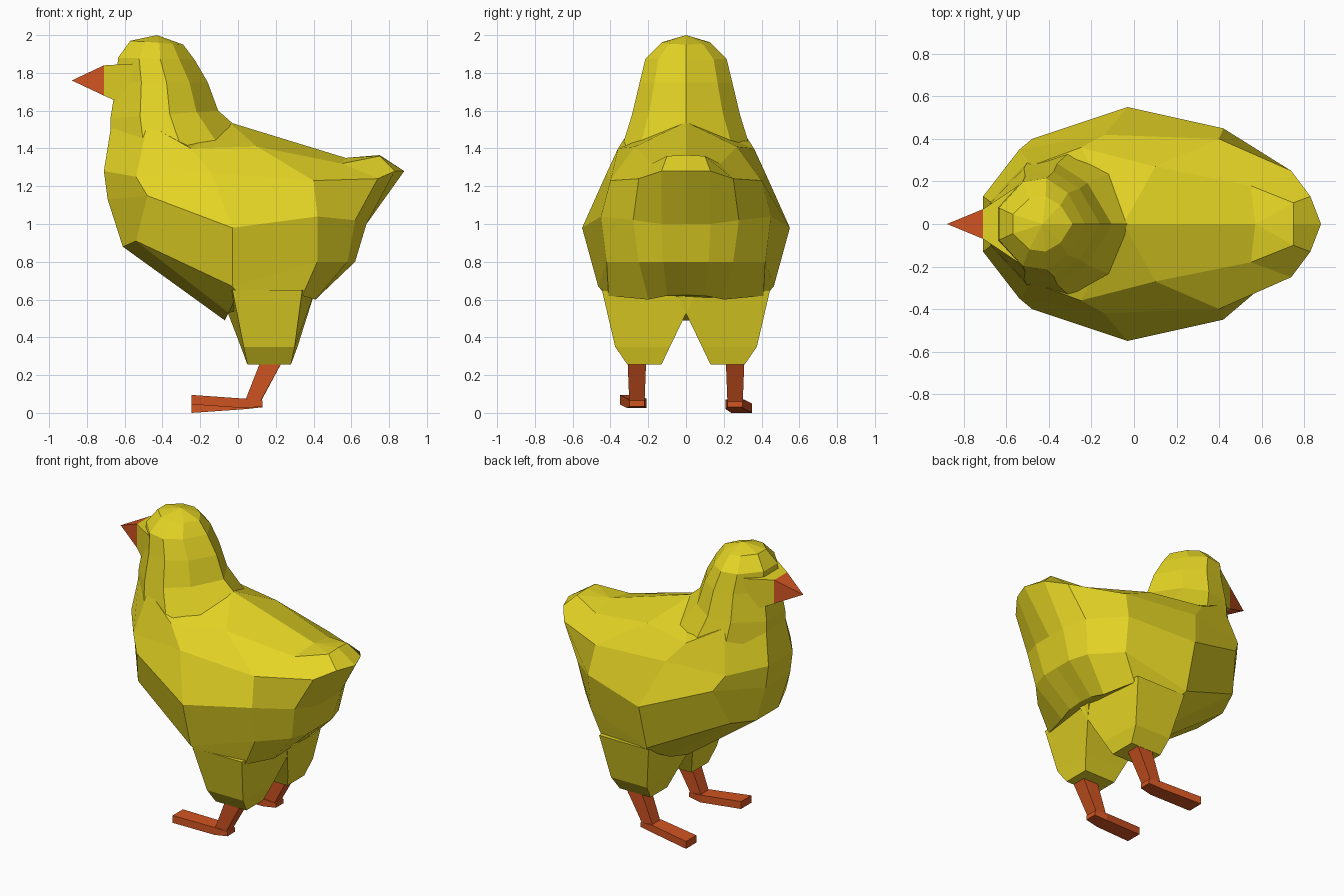
import bpy, bmesh

if "Cube" in bpy.data.objects:
    bpy.data.objects.remove(bpy.data.objects["Cube"])


def material(name, rgb):
    m = bpy.data.materials.new(name)
    m.diffuse_color = (*rgb, 1)
    m.use_nodes = True
    m.node_tree.nodes["Principled BSDF"].inputs["Base Color"].default_value = m.diffuse_color
    return m


YELLOW = material("down_yellow", (0.78, 0.66, 0.018))
ORANGE = material("beak_orange", (0.64, 0.09, 0.016))


def loft(name, rings, mat):
    """Skin a stack of equal-sized rings, cap both ends, merge collapsed points."""
    bm = bmesh.new()
    rows = [[bm.verts.new(p) for p in ring] for ring in rings]
    n = len(rows[0])
    for a, b in zip(rows, rows[1:]):
        for i in range(n):
            j = (i + 1) % n
            bm.faces.new((a[i], a[j], b[j], b[i]))
    bm.faces.new(rows[0])
    if len({tuple(p) for p in rings[-1]}) == n:
        bm.faces.new(rows[-1])
    bmesh.ops.remove_doubles(bm, verts=bm.verts, dist=0.001)
    bmesh.ops.recalc_face_normals(bm, faces=bm.faces)
    me = bpy.data.meshes.new(name)
    bm.to_mesh(me)
    bm.free()
    me.materials.append(mat)
    ob = bpy.data.objects.new(name, me)
    bpy.context.collection.objects.link(ob)
    return ob


def mirrored(half):
    """Close a half ring (last point on y = 0) across the middle plane."""
    return half + [(x, -y, z) for x, y, z in reversed(half[:-1])]


def box_x(x, y0, y1, z0, z1):
    """Rectangle facing along x."""
    return [(x, y0, z0), (x, y1, z0), (x, y1, z1), (x, y0, z1)]


def box_z(z, x0, x1, y0, y1, flare=0):
    """Rectangle facing along z; flare widens the inner edge."""
    return [(x0 - flare, y0, z), (x1 + flare, y0, z), (x1, y1, z), (x0, y1, z)]


# body: half rings from belly up to the ridge of the back, breast point first, tail last
body = [
    [(-.07, .08, .49), (-.05, .24, .53), (.0, .43, .63), (.34, .41, .62),
     (.41, .20, .60), (.43, .10, .62), (.43, 0, .63)],
    [(-.61, .12, .88), (-.54, .30, .91), (-.03, .465, .67), (.42, .42, .80),
     (.58, .25, .80), (.62, .12, .80), (.62, 0, .80)],
    [(-.69, .13, 1.13), (-.48, .40, 1.15), (-.03, .55, .98), (.42, .45, 1.04),
     (.62, .28, 1.02), (.68, .13, 1.0), (.68, 0, 1.0)],
    [(-.71, .13, 1.28), (-.54, .35, 1.25), (-.14, .42, 1.27), (.40, .40, 1.23),
     (.74, .25, 1.24), (.83, .13, 1.28), (.88, 0, 1.28)],
    [(-.67, .10, 1.53), (-.48, .275, 1.53), (-.25, .36, 1.40), (.10, .27, 1.41),
     (.55, .18, 1.32), (.75, .10, 1.36), (.75, 0, 1.365)],
    [(-.60, 0, 1.54), (-.40, 0, 1.54), (-.05, 0, 1.54), (-.05, 0, 1.54),
     (.57, 0, 1.35), (.57, 0, 1.35), (.57, 0, 1.35)],
]
loft("body", [mirrored(r) for r in body], YELLOW)

# neck and head: one outline scaled per level (z front, z back, x front, x back, half width)
outline = [(-1, .35), (-.45, .92), (.1, 1), (.6, .68), (1, 0)]
levels = [
    (1.26, 1.49, -.68, .02, .345),
    (1.56, 1.60, -.675, -.105, .285),
    (1.75, 1.75, -.645, -.16, .245),
    (1.88, 1.87, -.635, -.23, .215),
    (1.97, 1.95, -.57, -.29, .13),
    (2.0, 2.0, -.43, -.43, 0),
]
rings = []
for zf, zb, xf, xb, w in levels:
    rings.append(mirrored([((xf + xb) / 2 + u * (xb - xf) / 2, v * w,
                            zf + (zb - zf) * (u + 1) / 2) for u, v in outline]))
loft("neck_and_head", rings, YELLOW)

# face in front of the head, then the beak
root = box_x(-.71, -.07, .07, 1.68, 1.84)
loft("face", [box_x(-.53, -.19, .19, 1.60, 1.85), root], YELLOW)
loft("beak", [root, [(-.88, 0, 1.76)] * 4], ORANGE)

# legs: the right-hand (-y) foot is raised slightly at the toe
for side, label, toe, heel in ((-1, "right", .045, .025), (1, "left", 0, .02)):
    def flip(ring):
        return [(x, side * y, z) for x, y, z in ring]

    loft(label + "_thigh", [flip(r) for r in (
        box_z(.65, -.03, .34, -.06, .445, .07),
        box_z(.35, .03, .30, .085, .375, .015),
        box_z(.255, .05, .28, .13, .31))], YELLOW)
    loft(label + "_shank", [flip(r) for r in (
        box_z(.30, .13, .25, .21, .31),
        box_z(heel + .02, .03, .11, .22, .30))], ORANGE)
    loft(label + "_foot", [flip(r) for r in (
        box_x(.13, .22, .30, heel + .01, heel + .04),
        box_x(.04, .21, .31, heel, heel + .05),
        box_x(-.245, .24, .35, toe, toe + .05))], ORANGE)
